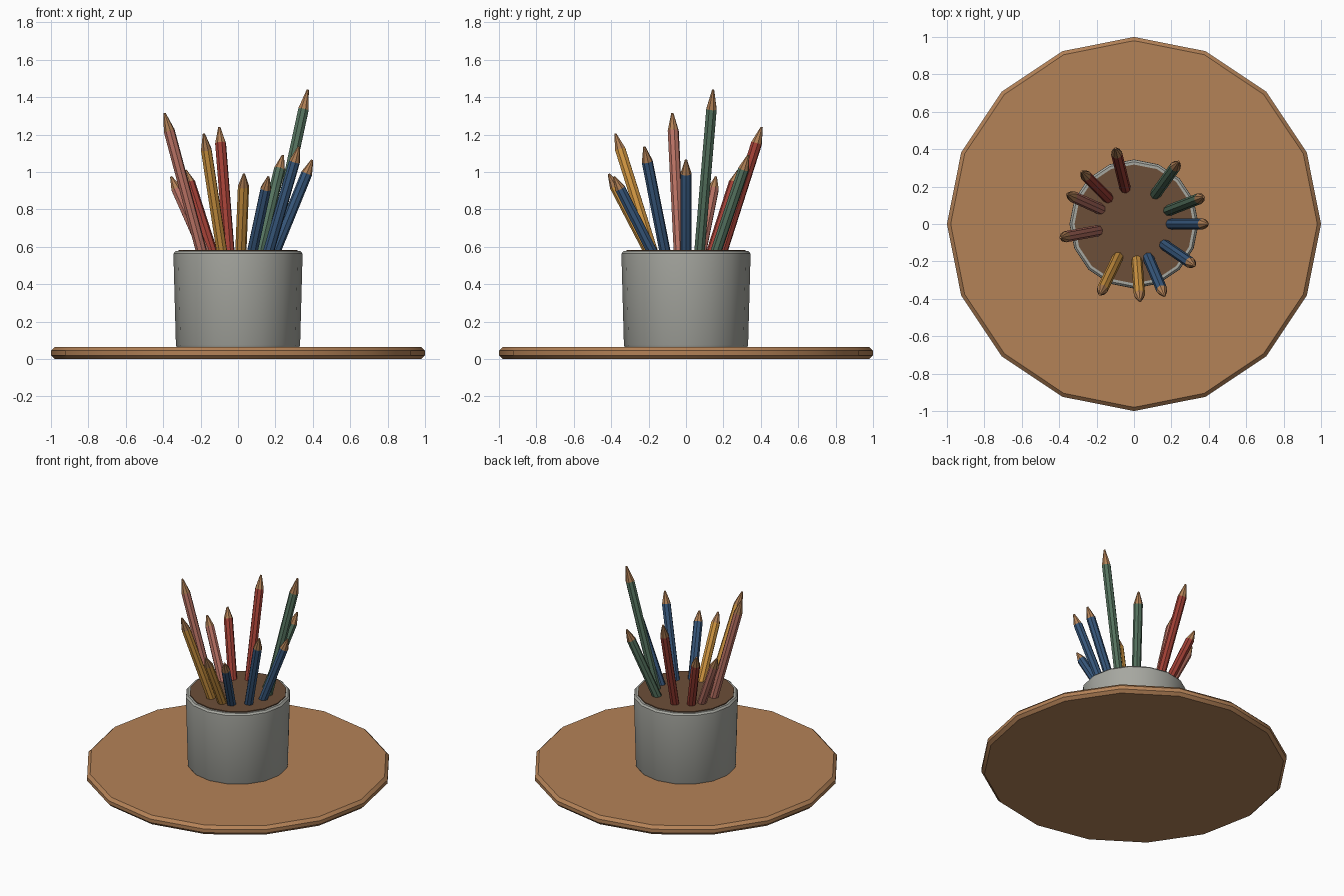
import bpy, bmesh, math
from mathutils import Vector

if "Cube" in bpy.data.objects:
    bpy.data.objects.remove(bpy.data.objects["Cube"])


def material(name, rgb):
    # sRGB 0-255 to linear
    lin = [((c / 255 + 0.055) / 1.055) ** 2.4 for c in rgb]
    m = bpy.data.materials.new(name)
    m.diffuse_color = (*lin, 1)
    m.use_nodes = True
    m.node_tree.nodes["Principled BSDF"].inputs["Base Color"].default_value = m.diffuse_color
    return m


WOOD = material("light wood", (180, 130, 87))
GREY = material("warm grey", (166, 167, 160))
BROWN = material("dark brown", (108, 78, 56))
RED = material("brick red", (158, 62, 52))
PINK = material("dusty pink", (182, 112, 98))
YELLOW = material("ochre yellow", (206, 148, 64))
BLUE = material("navy blue", (54, 86, 122))
GREEN = material("muted green", (84, 114, 94))


def lathe(name, profile, sides, mats, start=(0, 0, 0), axis=(0, 0, 1), last_rings=0):
    """Closed solid of (radius, distance) rings around an axis; the last rings use material 1."""
    bm = bmesh.new()
    q = Vector(axis).to_track_quat('Z', 'Y')
    rings = []
    for r, h in profile:
        rings.append([bm.verts.new(Vector(start) + q @ Vector((
            r * math.cos(2 * math.pi * i / sides),
            r * math.sin(2 * math.pi * i / sides), h))) for i in range(sides)])
    bm.faces.new(rings[0][::-1])
    for k in range(len(rings) - 1):
        for i in range(sides):
            j = (i + 1) % sides
            f = bm.faces.new((rings[k][i], rings[k][j], rings[k + 1][j], rings[k + 1][i]))
            if k >= len(rings) - 1 - last_rings:
                f.material_index = len(mats) - 1
    cap = bm.faces.new(rings[-1])
    cap.material_index = len(mats) - 1 if last_rings else 0
    me = bpy.data.meshes.new(name)
    bm.to_mesh(me)
    bm.free()
    ob = bpy.data.objects.new(name, me)
    bpy.context.collection.objects.link(ob)
    for m in mats:
        me.materials.append(m)
    bpy.ops.object.select_all(action='DESELECT')
    ob.select_set(True)
    bpy.context.view_layer.objects.active = ob
    bpy.ops.object.shade_smooth_by_angle(angle=math.radians(35))
    return ob


# round wooden base
lathe("base_board", [(0.98, 0), (1, 0.02), (1, 0.045), (0.98, 0.065)], 16, [WOOD])

# cup with softened edges
lathe("cup", [(0.325, 0.06), (0.332, 0.075), (0.345, 0.55), (0.344, 0.565), (0.333, 0.577)],
      16, [GREY])

# dark filling at the rim
lathe("cup_filling", [(0.318, 0.5), (0.318, 0.584)], 16, [BROWN])

# pencils: tip position and colour, fanned out from a ring in the filling
pencils = [
    (-0.10, 0.405, 1.24, RED), (-0.28, 0.28, 1.01, RED),
    (-0.358, 0.16, 0.975, PINK), (-0.393, -0.073, 1.315, PINK),
    (-0.183, -0.378, 1.205, YELLOW), (0.032, -0.413, 0.99, YELLOW),
    (0.163, -0.385, 0.975, BLUE), (0.325, -0.223, 1.135, BLUE),
    (0.397, 0.0, 1.065, BLUE), (0.373, 0.145, 1.44, GREEN), (0.24, 0.333, 1.09, GREEN),
]
R = 0.03
for n, (x, y, z, mat) in enumerate(pencils, 1):
    tip = Vector((x, y, z))
    s = 0.2 / math.hypot(x, y)
    foot = Vector((x * s, y * s, 0.58))
    d = (tip - foot).normalized()
    foot -= d * 0.2
    length = (tip - foot).length
    cone = 0.074 * z
    lathe(f"pencil_{n}", [(R, 0), (R, length - cone), (0.006, length)], 8,
          [mat, WOOD], foot, d, 1)
